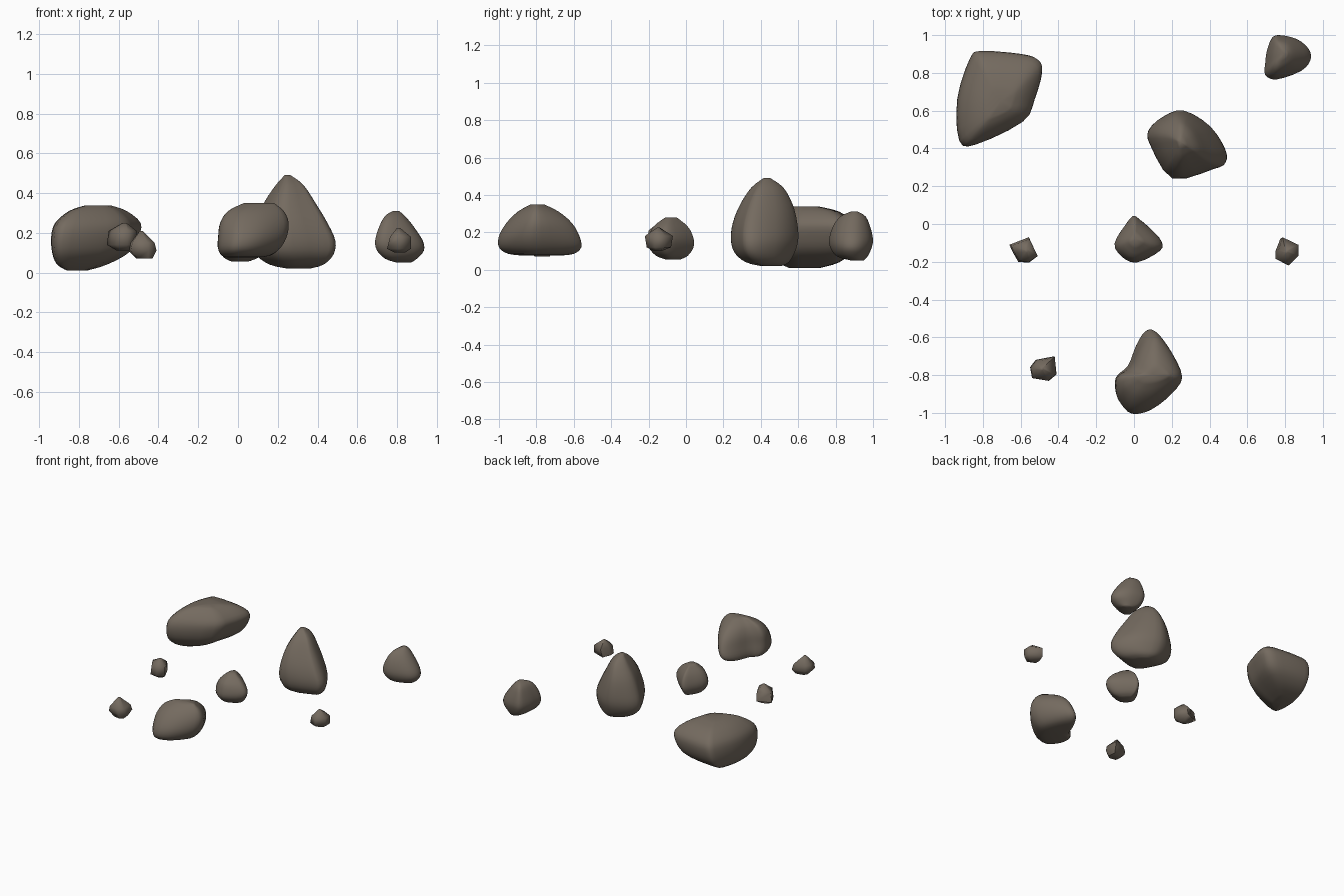
import bpy
import math
from mathutils import Vector

stone = bpy.data.materials.new("brown grey stone")
stone.diffuse_color = (0.175, 0.145, 0.115, 1)


def spline(pts, steps, closed):
    """Catmull-Rom curve through tuples of any length."""
    pts = [Vector(p) for p in pts]
    n = len(pts)
    pick = (lambda i: pts[i % n]) if closed else (lambda i: pts[min(max(i, 0), n - 1)])
    out = []
    for i in range(n if closed else n - 1):
        a, b, c, d = (pick(i + k) for k in (-1, 0, 1, 2))
        for s in range(steps):
            t = s / steps
            out.append(0.5 * (2 * b + (c - a) * t + (2 * a - 5 * b + 4 * c - d) * t * t
                              + (3 * b - a - 3 * c + d) * t ** 3))
    return out if closed else out + [pts[-1]]


def rock(name, outline, levels, steps=3, angle=180):
    """Loft a plan outline through levels of (z, x min, x max, y min, y max)."""
    ring = spline(outline, steps, True)
    if sum(a.x * b.y - b.x * a.y for a, b in zip(ring, ring[1:] + ring[:1])) < 0:
        ring.reverse()
    x0, x1 = min(p.x for p in ring), max(p.x for p in ring)
    y0, y1 = min(p.y for p in ring), max(p.y for p in ring)
    unit = [((p.x - x0) / (x1 - x0), (p.y - y0) / (y1 - y0)) for p in ring]
    rows = spline(levels, steps, False)
    n = len(unit)
    verts = [(a + (b - a) * u, c + (d - c) * v, z) for z, a, b, c, d in rows for u, v in unit]
    faces = [(r * n + i, r * n + (i + 1) % n, (r + 1) * n + (i + 1) % n, (r + 1) * n + i)
             for r in range(len(rows) - 1) for i in range(n)]
    # close the underside and crown with fans
    for start, flip in ((0, True), ((len(rows) - 1) * n, False)):
        c = sum((Vector(v) for v in verts[start:start + n]), Vector()) / n
        verts.append(tuple(c))
        for i in range(n):
            a, b = start + i, start + (i + 1) % n
            faces.append((b, a, len(verts) - 1) if flip else (a, b, len(verts) - 1))
    me = bpy.data.meshes.new(name)
    me.from_pydata(verts, [], faces)
    me.materials.append(stone)
    ob = bpy.data.objects.new(name, me)
    bpy.context.collection.objects.link(ob)
    bpy.ops.object.select_all(action='DESELECT')
    ob.select_set(True)
    bpy.context.view_layer.objects.active = ob
    bpy.ops.object.shade_smooth_by_angle(angle=math.radians(angle))


# large flat-topped boulder, back left
rock("large_boulder",
     [(-.92, .43), (-.83, .41), (-.59, .53), (-.53, .65), (-.49, .80), (-.51, .87),
      (-.60, .90), (-.80, .915), (-.86, .88), (-.93, .66)],
     [(.01, -.86, -.76, .55, .72), (.04, -.91, -.66, .49, .82), (.10, -.935, -.55, .43, .89),
      (.18, -.94, -.50, .41, .915), (.25, -.92, -.49, .43, .90), (.31, -.85, -.56, .50, .82),
      (.338, -.77, -.64, .57, .71)])

# tall pointed boulder
rock("tall_boulder",
     [(.07, .50), (.08, .42), (.20, .25), (.42, .30), (.48, .33), (.48, .40),
      (.40, .52), (.26, .60), (.15, .57)],
     [(.02, .25, .36, .40, .51), (.04, .16, .43, .32, .55), (.09, .09, .48, .26, .58),
      (.16, .07, .49, .24, .60), (.25, .09, .45, .25, .595), (.35, .13, .39, .29, .57),
      (.44, .19, .33, .35, .52), (.49, .235, .265, .415, .45)])

# long domed boulder at the front
rock("front_boulder",
     [(-.09, -.80), (-.02, -.74), (.03, -.63), (.08, -.56), (.13, -.56), (.20, -.66),
      (.25, -.80), (.20, -.89), (.10, -.97), (.0, -.99), (-.06, -.94), (-.09, -.88)],
     [(.075, -.04, .08, -.86, -.68), (.085, -.08, .16, -.95, -.60), (.12, -.10, .21, -1.0, -.56),
      (.18, -.10, .245, -1.0, -.57), (.25, -.09, .255, -.96, -.61), (.31, -.05, .23, -.90, -.68),
      (.35, .03, .18, -.83, -.76)])

# medium stone in the middle
rock("middle_stone",
     [(-.10, -.10), (-.04, .0), (.0, .045), (.03, .03), (.10, -.03), (.15, -.09),
      (.14, -.14), (.02, -.20), (-.06, -.17)],
     [(.055, -.03, .05, -.11, -.03), (.075, -.07, .10, -.16, .01), (.12, -.10, .14, -.20, .04),
      (.17, -.10, .15, -.20, .04), (.23, -.07, .11, -.175, .01), (.28, -.015, .035, -.11, -.05)])

# medium stone, back right
rock("back_stone",
     [(.69, .85), (.70, .92), (.73, .99), (.78, 1.0), (.86, .98), (.92, .93),
      (.93, .87), (.88, .81), (.75, .765), (.69, .79)],
     [(.05, .80, .87, .88, .95), (.07, .74, .90, .81, .97), (.11, .70, .935, .775, .99),
      (.16, .69, .93, .765, 1.0), (.23, .71, .885, .785, .985), (.285, .74, .84, .825, .96),
      (.31, .78, .81, .88, .92)])

# three small angular pebbles
rock("left_pebble",
     [(-.66, -.11), (-.64, -.15), (-.61, -.20), (-.55, -.205), (-.50, -.17), (-.55, -.07)],
     [(.11, -.61, -.55, -.16, -.12), (.14, -.66, -.51, -.205, -.07),
      (.21, -.65, -.51, -.20, -.08), (.25, -.58, -.56, -.15, -.13)], 1, 60)
rock("right_pebble",
     [(.78, -.07), (.86, -.11), (.86, -.17), (.81, -.22), (.76, -.19), (.76, -.14)],
     [(.10, .79, .84, -.17, -.13), (.12, .75, .87, -.21, -.08),
      (.18, .765, .87, -.22, -.07), (.225, .80, .815, -.155, -.14)], 1, 60)
rock("front_pebble",
     [(-.55, -.76), (-.52, -.72), (-.42, -.70), (-.41, -.80), (-.45, -.835), (-.54, -.82)],
     [(.07, -.51, -.43, -.81, -.73), (.11, -.55, -.41, -.83, -.70),
      (.15, -.54, -.42, -.83, -.71), (.21, -.495, -.48, -.775, -.76)], 1, 60)
